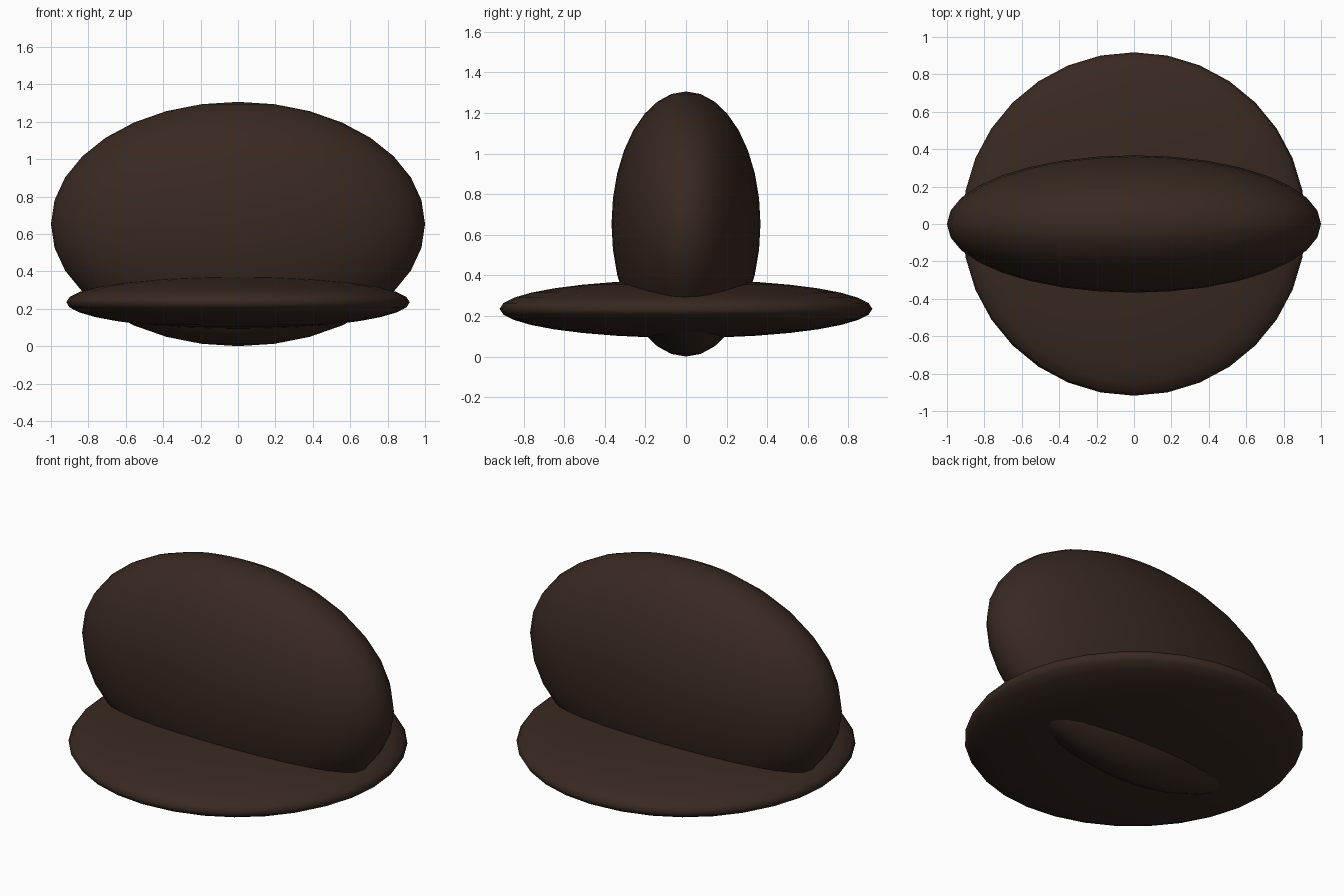
import bpy

if "Cube" in bpy.data.objects:
    bpy.data.objects.remove(bpy.data.objects["Cube"])

# dark brown finish shared by both parts
brown = bpy.data.materials.new("dark_brown")
brown.diffuse_color = (0.04, 0.022, 0.015, 1.0)
brown.use_nodes = True
brown.node_tree.nodes["Principled BSDF"].inputs["Base Color"].default_value = brown.diffuse_color


def ellipsoid(name, radii, height):
    """Smooth squashed sphere centred above the origin."""
    bpy.ops.mesh.primitive_uv_sphere_add(segments=32, ring_count=16, radius=1.0,
                                         location=(0, 0, height))
    obj = bpy.context.object
    obj.name = name
    obj.scale = radii
    bpy.ops.object.transform_apply(location=False, rotation=False, scale=True)
    bpy.ops.object.shade_smooth()
    obj.data.materials.append(brown)
    return obj


# tall narrow crown standing on the ground
ellipsoid("crown", (1.0, 0.367, 0.653), 0.653)
# flat round brim crossing its lower part
ellipsoid("brim", (0.918, 0.918, 0.143), 0.235)
